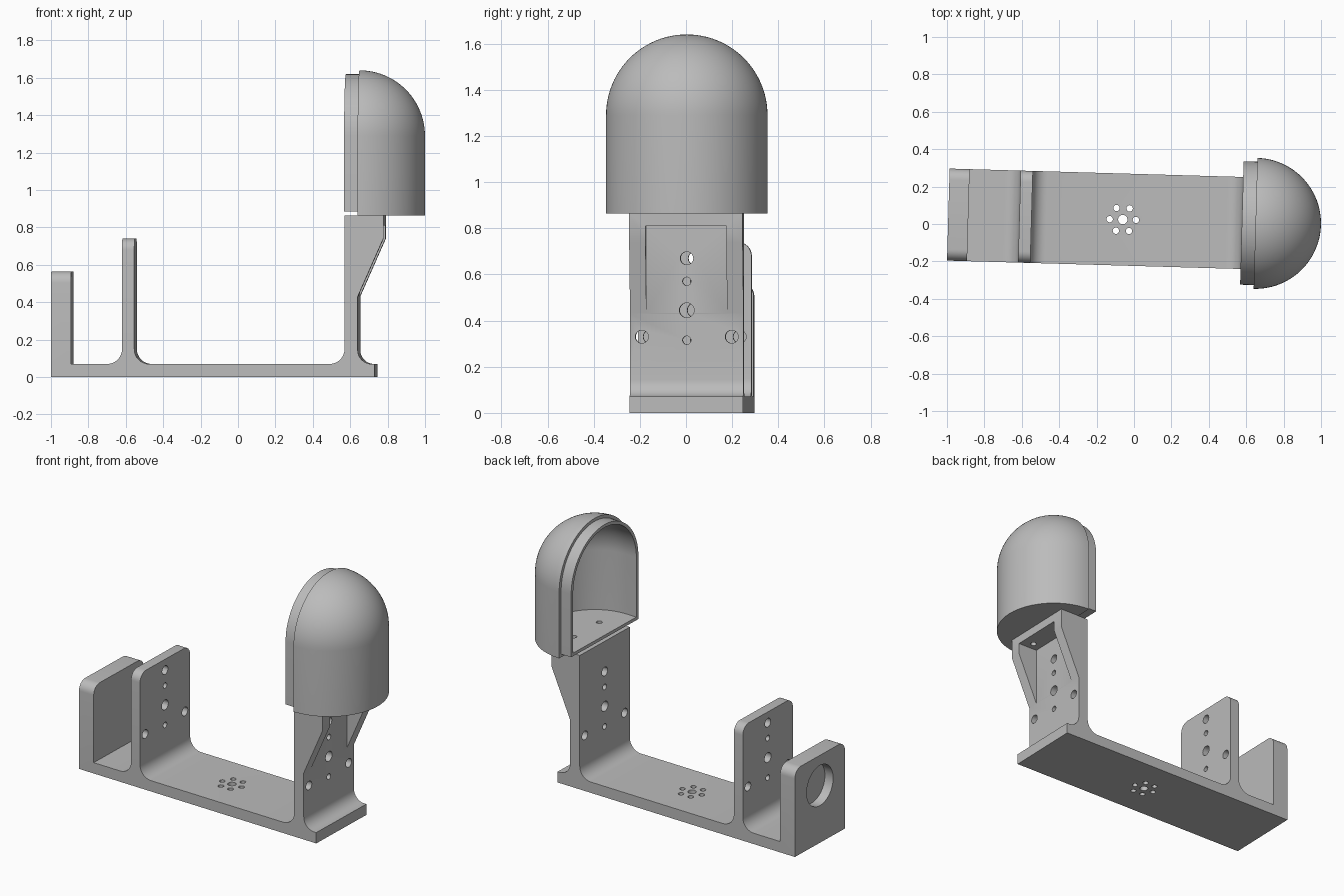
import bpy, bmesh
from math import sin, cos, pi, radians
from mathutils import Matrix, Vector

cube = bpy.data.objects.get("Cube")
if cube:
    bpy.data.objects.remove(cube)

# The whole assembly is turned slightly about z
PLACE = Matrix.Translation((0, 0.022, 0)) @ Matrix.Rotation(radians(-1.64), 4, 'Z')
HALF_W = 0.246

grey = bpy.data.materials.new("light grey")
grey.use_nodes = True
colour = (0.5, 0.5, 0.5, 1)
grey.diffuse_color = colour
grey.node_tree.nodes["Principled BSDF"].inputs["Base Color"].default_value = colour


def finish(bm, name, helper=False):
    bmesh.ops.remove_doubles(bm, verts=bm.verts, dist=1e-5)
    bmesh.ops.recalc_face_normals(bm, faces=bm.faces)
    bmesh.ops.transform(bm, matrix=PLACE, verts=bm.verts)
    mesh = bpy.data.meshes.new(name)
    bm.to_mesh(mesh)
    bm.free()
    mesh.materials.append(grey)
    ob = bpy.data.objects.new(name, mesh)
    bpy.context.collection.objects.link(ob)
    ob.hide_render = helper
    return ob


def combine(ob, other, operation):
    mod = ob.modifiers.new("cut", 'BOOLEAN')
    mod.operation = operation
    mod.solver = 'EXACT'
    mod.object = other
    select(ob)
    bpy.ops.object.modifier_apply(modifier=mod.name)


def select(ob):
    bpy.ops.object.select_all(action='DESELECT')
    ob.select_set(True)
    bpy.context.view_layer.objects.active = ob


def fillet(x, z, r, side, rising):
    """Inside corner arc at (x, z); side is the direction of the open area."""
    pts = [(x + side * r * (1 - sin(a)), z + r * (1 - cos(a)))
           for a in [i * pi / 16 for i in range(9)]]
    return pts if rising else pts[::-1]


def cylinder(bm, r, start, end):
    start, end = Vector(start), Vector(end)
    axis = end - start
    mat = Matrix.Translation((start + end) / 2) @ axis.to_track_quat('Z', 'Y').to_matrix().to_4x4()
    bmesh.ops.create_cone(bm, cap_ends=True, segments=32, radius1=r, radius2=r,
                          depth=axis.length, matrix=mat)


def half_capsule(name, r, z0, x0, helper=False):
    """Half of an upright domed cylinder, with its flat side drawn out to x0."""
    cx, cz, n = 0.65, 1.29, 48
    rings = [(r, z0)] + [(r * cos(i * pi / 48), cz + r * sin(i * pi / 48)) for i in range(25)]
    bm = bmesh.new()
    grid = []
    for rad, z in rings:
        row = [(x0, -rad, z)]
        row += [(cx + rad * cos(a), rad * sin(a), z)
                for a in [-pi / 2 + j * pi / n for j in range(n + 1)]]
        row.append((x0, rad, z))
        grid.append([bm.verts.new(p) for p in row])
    for low, high in zip(grid, grid[1:]):
        for j in range(len(low) - 1):
            bm.faces.new((low[j], low[j + 1], high[j + 1], high[j]))
    bm.faces.new(grid[0])
    bm.faces.new([row[0] for row in grid] + [row[-1] for row in grid[-2::-1]])
    return finish(bm, name, helper)


# Bracket: one side profile with filleted uprights, drawn across the width
profile = [(-0.993, 0), (0.738, 0), (0.738, 0.07)]
profile += fillet(0.647, 0.07, 0.075, 1, True)
profile += [(0.647, 0.43), (0.784, 0.74), (0.784, 0.865), (0.577, 0.865)]
profile += fillet(0.577, 0.07, 0.08, -1, False)
profile += fillet(-0.548, 0.07, 0.08, 1, True)
profile += [(-0.548, 0.74), (-0.613, 0.74)]
profile += fillet(-0.613, 0.07, 0.08, -1, False)
profile += [(-0.886, 0.07), (-0.886, 0.565), (-0.993, 0.565)]
bm = bmesh.new()
face = bm.faces.new([bm.verts.new((x, -HALF_W, z)) for x, z in profile])
side = bmesh.ops.extrude_face_region(bm, geom=[face])["geom"]
bmesh.ops.translate(bm, vec=(0, 2 * HALF_W, 0),
                    verts=[v for v in side if isinstance(v, bmesh.types.BMVert)])

# Rounded top corners on the two shorter uprights
tops = []
for e in bm.edges:
    a, b = (v.co for v in e.verts)
    level = any(abs(a.z - z) < 1e-4 and abs(b.z - z) < 1e-4 for z in (0.565, 0.74))
    if level and abs(a.y - b.y) < 1e-4:
        tops.append(e)
bmesh.ops.bevel(bm, geom=tops, offset=0.06, segments=8, profile=0.5, affect='EDGES')
bracket = finish(bm, "bracket")

# Pocket between the ribs of the tall upright
bm = bmesh.new()
bmesh.ops.create_cube(bm, size=1, matrix=Matrix.Translation((0.848, 0, 0.605))
                      @ Matrix.Diagonal((0.4, 0.35, 0.41, 1)))
pocket = finish(bm, "pocket_cutter", True)

# Hole cutters: uprights, base pattern, motor recess, shelf screws
bm = bmesh.new()
for y, z, r in [(0, 0.67, 0.028), (0, 0.57, 0.018), (0, 0.445, 0.032), (0, 0.315, 0.018),
                (-0.195, 0.33, 0.028), (0.195, 0.33, 0.028)]:
    cylinder(bm, r, (-0.75, y, z), (0.9, y, z))
cylinder(bm, 0.025, (-0.06, 0, -0.1), (-0.06, 0, 0.15))
for i in range(6):
    x, y = -0.06 + 0.07 * cos(i * pi / 3), 0.07 * sin(i * pi / 3)
    cylinder(bm, 0.017, (x, y, -0.1), (x, y, 0.15))
cylinder(bm, 0.13, (-1.1, 0, 0.37), (-0.933, 0, 0.37))
for y in (-0.125, 0.125):
    cylinder(bm, 0.018, (0.71, y, 0.75), (0.71, y, 0.95))
holes = finish(bm, "hole_cutter", True)

combine(bracket, pocket, 'DIFFERENCE')
combine(bracket, holes, 'DIFFERENCE')

# Hollow half dome with a stepped lip on its open side
dome = half_capsule("dome_shell", 0.35, 0.865, 0.65)
lip = half_capsule("lip_helper", 0.33, 0.885, 0.577, True)
hollow = half_capsule("hollow_cutter", 0.31, 0.905, 0.5, True)
combine(dome, lip, 'UNION')
combine(dome, hollow, 'DIFFERENCE')
combine(dome, holes, 'DIFFERENCE')

for helper in (pocket, holes, lip, hollow):
    bpy.data.objects.remove(helper)
for ob in (bracket, dome):
    select(ob)
    bpy.ops.object.shade_smooth_by_angle(angle=radians(30))
